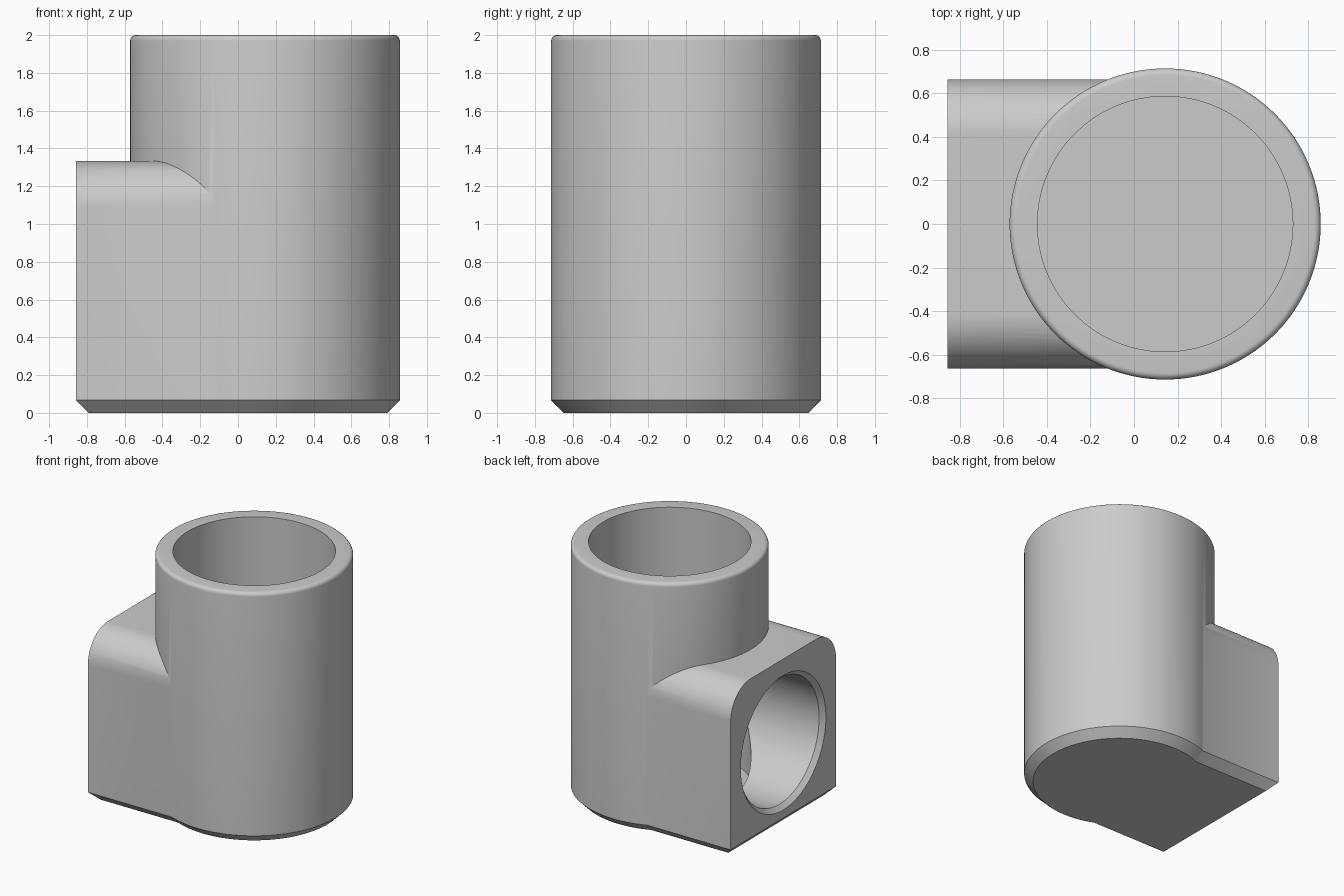
import bpy, bmesh
from math import pi, sin, cos
from mathutils import Matrix, Vector

default = bpy.data.objects.get("Cube")
if default:
    bpy.data.objects.remove(default, do_unlink=True)

CX, R, HALF, LEFT = 0.143, 0.714, 0.663, -0.857   # tube axis, tube radius, branch half width, branch end
CHAMFER, FILLET, FLOOR = 0.067, 0.03, 0.067
BORE_Z, SEGMENTS = 0.667, 128

grey = bpy.data.materials.new("light_grey")
grey.use_nodes = True
grey.diffuse_color = (0.6, 0.6, 0.6, 1)
grey.node_tree.nodes["Principled BSDF"].inputs["Base Color"].default_value = (0.6, 0.6, 0.6, 1)


def finish(name, bm):
    bmesh.ops.recalc_face_normals(bm, faces=bm.faces)
    mesh = bpy.data.meshes.new(name)
    bm.to_mesh(mesh)
    bm.free()
    mesh.materials.append(grey)
    obj = bpy.data.objects.new(name, mesh)
    bpy.context.collection.objects.link(obj)
    return obj


def lathe(name, profile, matrix):
    """Revolve a (radius, height) profile about z, cap both ends, then place it."""
    bm = bmesh.new()
    rings = []
    for r, z in profile:
        angles = [2 * pi * i / SEGMENTS for i in range(SEGMENTS)]
        rings.append([bm.verts.new((r * cos(a), r * sin(a), z)) for a in angles])
    for low, high in zip(rings, rings[1:]):
        for i in range(SEGMENTS):
            j = (i + 1) % SEGMENTS
            bm.faces.new((low[i], low[j], high[j], high[i]))
    bm.faces.new(rings[0][::-1])
    bm.faces.new(rings[-1])
    bm.transform(matrix)
    return finish(name, bm)


def combine(target, tool, operation):
    mod = target.modifiers.new(operation.lower(), 'BOOLEAN')
    mod.operation, mod.solver, mod.object = operation, 'EXACT', tool
    bpy.context.view_layer.objects.active = target
    bpy.ops.object.modifier_apply(modifier=mod.name)
    bpy.data.objects.remove(tool, do_unlink=True)


# Upright tube: chamfered foot and rounded rim
rim = [(R - FILLET + FILLET * cos(a), 2 - FILLET + FILLET * sin(a))
       for a in (pi / 2 * i / 6 for i in range(7))]
body = lathe("pipe_fitting", [(R - CHAMFER, 0), (R, CHAMFER)] + rim,
             Matrix.Translation((CX, 0, 0)))

# Side branch: block with chamfered foot and rounded upper edges
bm = bmesh.new()
bmesh.ops.create_cube(bm, size=1)
height = 1.333
bm.transform(Matrix.Translation(((LEFT + CX) / 2, 0, height / 2))
             @ Matrix.Diagonal((CX - LEFT, 2 * HALF, height, 1)))


def mid(edge):
    return (edge.verts[0].co + edge.verts[1].co) / 2


foot = [e for e in bm.edges if mid(e).z < 0.01 and mid(e).x < CX - 0.01]
bmesh.ops.bevel(bm, geom=foot, offset=CHAMFER, segments=1, affect='EDGES')
top = [e for e in bm.edges if mid(e).z > height - 0.01 and abs(mid(e).y) > HALF - 0.01]
bmesh.ops.bevel(bm, geom=top, offset=0.25, segments=16, profile=0.5, affect='EDGES')
combine(body, finish("side_branch", bm), 'UNION')

# Upright blind bore
bore = lathe("upright_bore", [(0.586, FLOOR), (0.586, 2.2)], Matrix.Translation((CX, 0, 0)))
combine(body, bore, 'DIFFERENCE')

# Side bore with a chamfered mouth, running into the upright bore
mouth = 0.035
side = lathe("side_bore", [(0.5 + 2 * mouth, -mouth), (0.5, mouth), (0.5, CX - LEFT)],
             Matrix.Translation((LEFT, 0, BORE_Z)) @ Matrix.Rotation(pi / 2, 4, 'Y'))
combine(body, side, 'DIFFERENCE')

bpy.ops.object.select_all(action='DESELECT')
body.select_set(True)
bpy.context.view_layer.objects.active = body
bpy.ops.object.shade_smooth_by_angle(angle=pi / 6)
